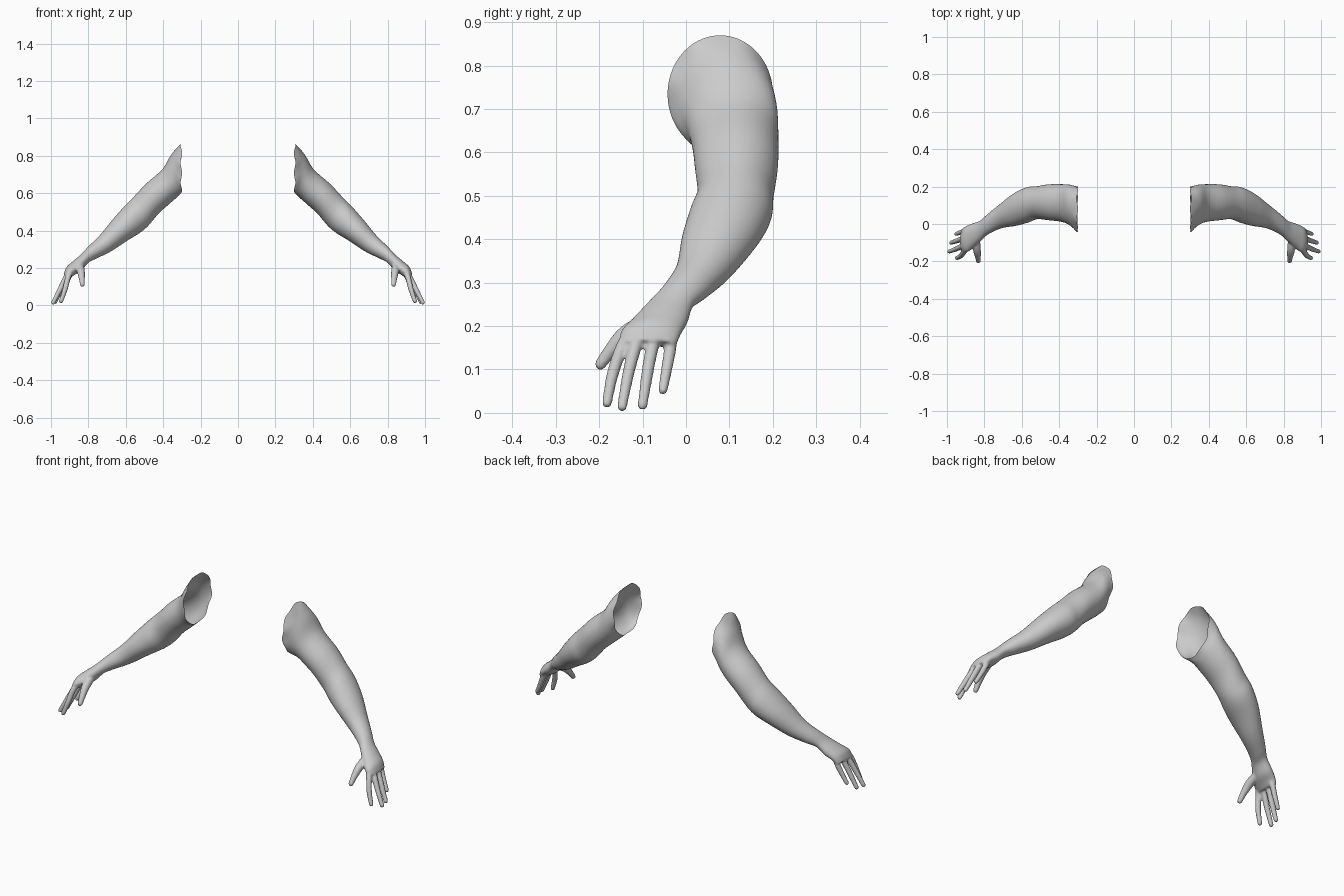
import bpy, bmesh, math
from mathutils import Vector

if "Cube" in bpy.data.objects:
    bpy.data.objects.remove(bpy.data.objects["Cube"])

skin = bpy.data.materials.new("plain_grey")
skin.diffuse_color = (0.6, 0.6, 0.6, 1)
skin.use_nodes = True
skin.node_tree.nodes["Principled BSDF"].inputs["Base Color"].default_value = skin.diffuse_color

# Arm sections: top x, top z, bottom x, bottom z, front y, back y
SECTIONS = [
    (.24, .93, .24, .65, -.075, .20),     # beyond the shoulder cut
    (.30, .873, .30, .60, -.045, .20),    # shoulder opening
    (.358, .805, .335, .57, -.005, .211),
    (.405, .727, .375, .535, .012, .213),
    (.49, .652, .425, .49, .02, .212),    # upper arm
    (.558, .58, .48, .425, .026, .202),
    (.612, .525, .525, .387, .008, .197), # elbow
    (.676, .452, .59, .347, -.010, .166), # forearm
    (.74, .374, .68, .288, -.023, .108),
    (.80, .315, .762, .248, -.055, .052),
    (.84, .272, .80, .228, -.088, .018),  # wrist
    (.885, .234, .835, .188, -.125, .004),
    (.917, .205, .868, .166, -.150, -.010),
    (.932, .167, .892, .150, -.152, -.022),  # knuckles
]

# Digits: (point, radius) along each one
DIGITS = {
    "thumb": [((.845, -.075, .215), .022), ((.840, -.135, .183), .022),
              ((.835, -.172, .145), .017), ((.832, -.197, .112), .0135)],
    "index": [((.895, -.130, .180), .016), ((.910, -.150, .145), .0155),
              ((.925, -.170, .085), .0145), ((.946, -.182, .023), .012)],
    "middle": [((.905, -.105, .180), .016), ((.922, -.119, .145), .0155),
               ((.952, -.134, .085), .0145), ((.988, -.147, .015), .012)],
    "ring": [((.905, -.070, .180), .016), ((.920, -.079, .145), .0155),
             ((.947, -.090, .085), .0145), ((.978, -.100, .018), .012)],
    "little": [((.893, -.035, .180), .016), ((.907, -.037, .145), .015),
               ((.928, -.045, .098), .0135), ((.951, -.053, .053), .0115)],
}


def spline(rows, steps):
    """Smoothly interpolate rows of numbers."""
    out = []
    for i in range(len(rows) - 1):
        a, b, c, d = (rows[max(0, min(len(rows) - 1, i + k))] for k in (-1, 0, 1, 2))
        for s in range(steps):
            t = s / steps
            out.append([.5 * (2 * q + (r - p) * t + (2 * p - 5 * q + 4 * r - w) * t * t
                              + (3 * q - p - 3 * r + w) * t ** 3)
                        for p, q, r, w in zip(a, b, c, d)])
    return out + [list(rows[-1])]


bm = bmesh.new()

# Shoulder to knuckles as one capped loft
N = 40
rings = []
for tx, tz, bx, bz, yf, yb in spline(SECTIONS, 5):
    centre = Vector(((tx + bx) / 2, (yf + yb) / 2, (tz + bz) / 2))
    up = Vector(((tx - bx) / 2, 0, (tz - bz) / 2))
    side = Vector((0, (yb - yf) / 2, 0))
    rings.append([bm.verts.new(centre + side * math.cos(2 * math.pi * k / N)
                               + up * math.sin(2 * math.pi * k / N)) for k in range(N)])
for r0, r1 in zip(rings, rings[1:]):
    for k in range(N):
        bm.faces.new((r0[k], r0[(k + 1) % N], r1[(k + 1) % N], r1[k]))
bm.faces.new(rings[0])
bm.faces.new(rings[-1])

# Thumb and fingers as bead chains, fused below
for beads in DIGITS.values():
    for x, y, z, r in spline([(*p, rad) for p, rad in beads], 8):
        ball = bmesh.ops.create_icosphere(bm, subdivisions=2, radius=r)
        bmesh.ops.translate(bm, verts=ball["verts"], vec=(x, y, z))
bmesh.ops.recalc_face_normals(bm, faces=bm.faces)

mesh = bpy.data.meshes.new("arm_form")
bm.to_mesh(mesh)
bm.free()
form = bpy.data.objects.new("arm_form", mesh)
bpy.context.collection.objects.link(form)

# Fuse everything into one skin and soften the joins
fuse = form.modifiers.new("fuse", 'REMESH')
fuse.mode = 'VOXEL'
fuse.voxel_size = 0.005
soft = form.modifiers.new("soften", 'SMOOTH')
soft.factor = 0.5
soft.iterations = 4
bpy.context.view_layer.update()
fused = form.evaluated_get(bpy.context.evaluated_depsgraph_get())
bm = bmesh.new()
bm.from_mesh(fused.to_mesh())
fused.to_mesh_clear()
bpy.data.objects.remove(form)

# Open the shoulder end, with a slightly uneven rim
bmesh.ops.bisect_plane(bm, geom=bm.verts[:] + bm.edges[:] + bm.faces[:], dist=1e-5,
                       plane_co=(.303, 0, 0), plane_no=(1, 0, 0), clear_inner=True)
for v in bm.verts:
    if v.co.x < .335:
        a = math.atan2(v.co.z - .735, v.co.y - .08)
        v.co.x += (.335 - v.co.x) / .032 * .004 * math.sin(7 * a)
for f in bm.faces:
    f.smooth = True


# Matching pair of arms
def make_arm(name, sign):
    copy = bm.copy()
    if sign < 0:
        bmesh.ops.scale(copy, vec=(-1, 1, 1), verts=copy.verts)
        bmesh.ops.reverse_faces(copy, faces=copy.faces)
    me = bpy.data.meshes.new(name)
    copy.to_mesh(me)
    copy.free()
    me.materials.append(skin)
    bpy.context.collection.objects.link(bpy.data.objects.new(name, me))


make_arm("left_arm", 1)
make_arm("right_arm", -1)
bm.free()
